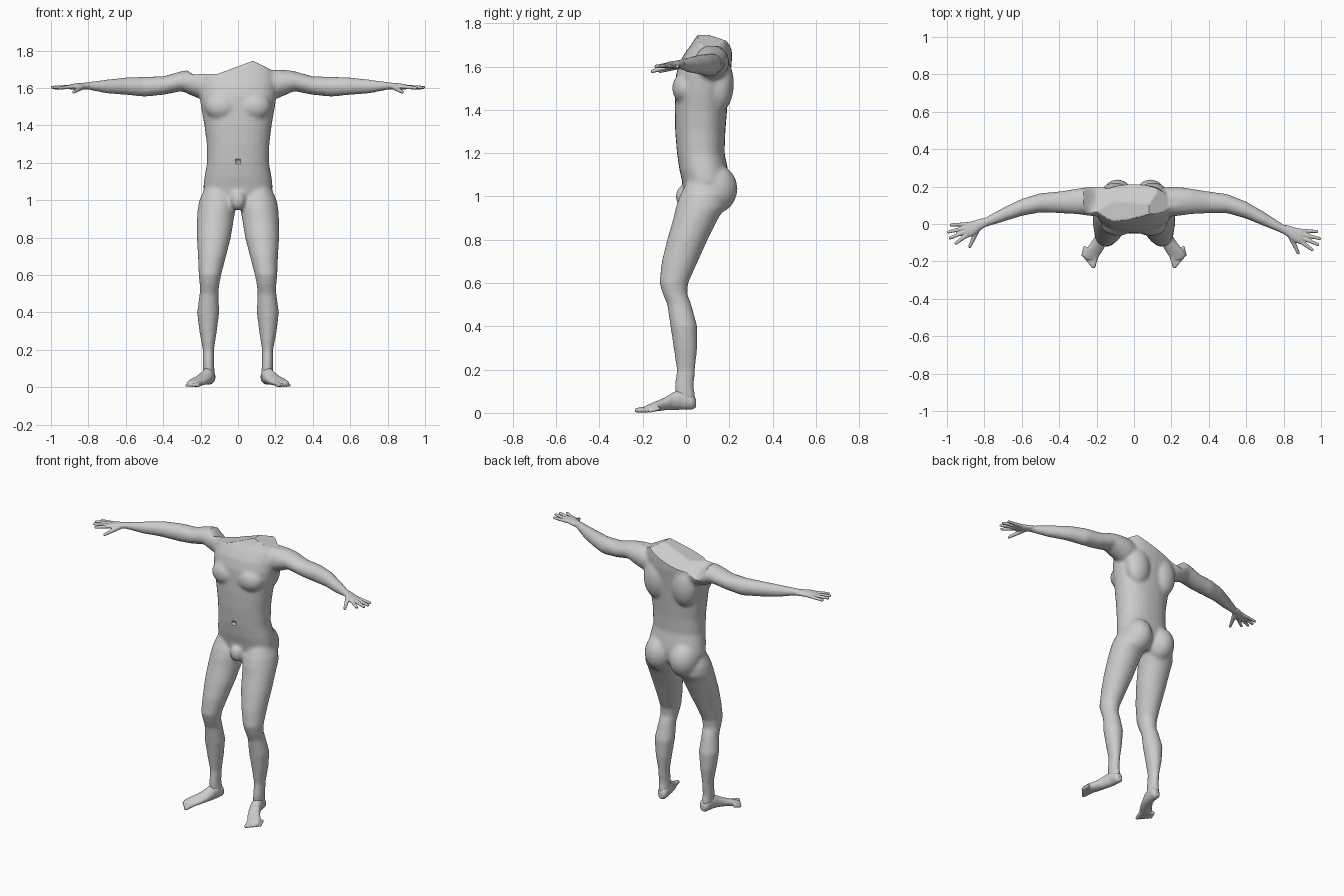
import bpy, bmesh, math
from mathutils import Vector, Matrix

if "Cube" in bpy.data.objects:
    bpy.data.objects.remove(bpy.data.objects["Cube"])

SEG = 28
grey = bpy.data.materials.new("plain_grey")
grey.diffuse_color = (0.6, 0.6, 0.6, 1)
grey.use_nodes = True
grey.node_tree.nodes["Principled BSDF"].inputs["Base Color"].default_value = grey.diffuse_color


def loft(bm, rows, place, power=1.0):
    """Closed skin over ellipses; a row is (t, u_min, u_max, v_min, v_max)."""
    rings = []
    for t, u0, u1, v0, v1 in rows:
        ring = []
        for i in range(SEG):
            a = 2 * math.pi * i / SEG
            c, s = math.cos(a), math.sin(a)
            c = math.copysign(abs(c) ** power, c)
            s = math.copysign(abs(s) ** power, s)
            u = (u0 + u1) / 2 + (u1 - u0) / 2 * c
            v = (v0 + v1) / 2 + (v1 - v0) / 2 * s
            ring.append(bm.verts.new(place(t, u, v)))
        rings.append(ring)
    for a, b in zip(rings, rings[1:]):
        for i in range(SEG):
            j = (i + 1) % SEG
            bm.faces.new((a[i], a[j], b[j], b[i]))
    bm.faces.new(rings[0])
    bm.faces.new(rings[-1])


def blob(bm, centre, radii):
    """Ellipsoid muscle mass."""
    m = Matrix.Translation(centre) @ Matrix.Diagonal((*radii, 1))
    bmesh.ops.create_uvsphere(bm, u_segments=24, v_segments=16, radius=1, matrix=m)


def taper(bm, a, b, ra, rb):
    """Rounded tapered digit from a to b."""
    a, b = Vector(a), Vector(b)
    d = b - a
    m = Matrix.Translation((a + b) / 2) @ d.to_track_quat('Z', 'Y').to_matrix().to_4x4()
    bmesh.ops.create_cone(bm, cap_ends=True, segments=14, radius1=ra, radius2=rb,
                          depth=d.length, matrix=m)
    blob(bm, a, (ra, ra, ra))
    blob(bm, b, (rb, rb, rb))


def finish(bm, name, voxel, rounds, shape=None):
    """Fuse the masses into one skin, soften it and shade it."""
    bmesh.ops.recalc_face_normals(bm, faces=bm.faces)
    me = bpy.data.meshes.new(name)
    bm.to_mesh(me)
    bm.free()
    ob = bpy.data.objects.new(name, me)
    bpy.context.collection.objects.link(ob)
    r = ob.modifiers.new("fuse", 'REMESH')
    r.mode, r.voxel_size = 'VOXEL', voxel
    s = ob.modifiers.new("soften", 'SMOOTH')
    s.factor, s.iterations = 0.5, rounds
    dg = bpy.context.evaluated_depsgraph_get()
    new = bpy.data.meshes.new_from_object(ob.evaluated_get(dg))
    ob.modifiers.clear()
    ob.data = new
    new.name = name
    if shape:
        for v in new.vertices:
            shape(v.co)
    new.materials.clear()
    new.materials.append(grey)
    bpy.ops.object.select_all(action='DESELECT')
    ob.select_set(True)
    bpy.context.view_layer.objects.active = ob
    bpy.ops.object.shade_smooth_by_angle(angle=math.radians(35))


def swing(side, x):
    """The left arm reaches slightly further back than the right."""
    return 0.035 * min(1, max(0, (x - 0.45) / 0.35)) if side < 0 else 0


def cut_neck(co):
    """Slanted neck cut, sloping down to the left and back, plus the navel."""
    x, y, z = co
    if z > 1.55:
        plane = 1.745 + 0.33 * (x - 0.08) - 0.545 * (y - 0.11)
        edge = max(1.675, 1.745 + 0.37 * (x - 0.08)) if x < 0.08 \
            else max(1.695, 1.745 - 0.5 * (x - 0.08))
        cap = min(plane, edge)
        w = min(1, max(0, (x + 0.27) / 0.07)) * min(1, max(0, (0.3 - x) / 0.1))
        if z > cap:
            co.z = z + (cap - z) * w
    if y < 0 and math.hypot(x, z - 1.205) < 0.011:
        co.y += 0.012


TORSO = [(0.97, -.09, .09, .02, .15), (1.02, -.17, .17, -.01, .19), (1.07, -.186, .186, -.018, .2),
         (1.12, -.18, .18, -.03, .195), (1.2, -.166, .166, -.042, .178), (1.3, -.167, .168, -.05, .182),
         (1.4, -.18, .18, -.052, .19), (1.5, -.198, .198, -.05, .198), (1.56, -.205, .205, -.047, .205),
         (1.62, -.205, .205, -.03, .212), (1.67, -.2, .2, .0, .212), (1.71, -.18, .18, .03, .21),
         (1.77, -.1, .15, .06, .2)]
LEG = [(1.06, .04, .18, .0, .16), (1.0, .012, .207, -.03, .19), (.95, .012, .216, -.047, .185),
       (.9, .022, .219, -.058, .15), (.8, .038, .22, -.087, .1), (.7, .064, .214, -.112, .055),
       (.6, .09, .21, -.123, .01), (.55, .1, .205, -.108, .006), (.5, .105, .205, -.087, .025),
       (.4, .1, .219, -.072, .052), (.3, .113, .207, -.057, .052), (.2, .128, .188, -.043, .042),
       (.12, .128, .188, -.052, .036), (.06, .122, .186, -.05, .046)]
ARM = [(.12, .04, .19, 1.53, 1.68), (.2, .04, .2, 1.54, 1.7), (.25, .045, .197, 1.56, 1.697),
       (.3, .052, .19, 1.583, 1.69), (.4, .058, .174, 1.563, 1.662), (.5, .057, .16, 1.553, 1.66),
       (.6, .028, .12, 1.563, 1.656), (.7, -.013, .062, 1.57, 1.645), (.8, -.054, -.003, 1.59, 1.632),
       (.83, -.07, -.01, 1.59, 1.628)]
PALM = [(.79, -.048, -.006, 1.594, 1.63), (.82, -.066, -.006, 1.592, 1.628),
        (.86, -.098, -.018, 1.59, 1.625), (.895, -.11, -.028, 1.592, 1.62),
        (.91, -.1, -.04, 1.597, 1.613)]
FOOT = [(.046, .135, .167, .025, .065), (.03, .12, .182, .015, .09), (-.02, .123, .191, .014, .11),
        (-.06, .132, .204, .014, .095), (-.1, .146, .23, .012, .07), (-.14, .166, .262, .007, .053),
        (-.17, .185, .275, .005, .04), (-.19, .198, .262, .005, .031)]
# finger and thumb: base x, y, tip x, y, base radius, tip z
DIGITS = [(.885, -.035, .978, -.04, .011, 1.6), (.9, -.055, .992, -.078, .012, 1.603),
          (.9, -.075, .983, -.11, .012, 1.603), (.892, -.094, .953, -.138, .012, 1.6),
          (.835, -.06, .878, -.155, .016, 1.578)]

# Body: torso, legs and arms fused together
body = bmesh.new()
loft(body, TORSO, lambda t, u, v: (u, v, t), 0.88)
blob(body, (0, .0, 1.0), (.045, .048, .055))
for side in (1, -1):
    blob(body, (side * .088, .13, 1.035), (.092, .108, .115))      # buttock
    blob(body, (side * .088, .0, 1.5), (.088, .064, .075))         # chest
    blob(body, (side * .1, .155, 1.52), (.085, .066, .13))         # shoulder blade
    loft(body, LEG, lambda t, u, v: (side * u, v, t))
    loft(body, ARM, lambda t, u, v: (side * t, u + swing(side, t), v))
finish(body, "body", 0.0095, 7, cut_neck)

for side, label in ((1, "right"), (-1, "left")):
    # Hand: palm with four fingers and a thumb
    hand = bmesh.new()
    loft(hand, PALM, lambda t, u, v: (side * t, u + swing(side, t), v))
    dy = swing(side, 1)
    for bx, by, tx, ty, r, tz in DIGITS:
        taper(hand, (side * bx, by + dy, 1.605), (side * tx, ty + dy, tz), r, .0085)
    finish(hand, label + "_hand", 0.004, 3)

    # Foot: heel to ball, then five toes
    foot = bmesh.new()
    loft(foot, FOOT, lambda t, u, v: (side * u, t, v))
    for i in range(5):
        r = 0.014 - 0.0012 * i
        taper(foot, (side * (.203 + .015 * i), -.17 + .011 * i, .02),
              (side * (.217 + .0145 * i), -.226 + .015 * i, r * 0.85), r, r * 0.85)
    finish(foot, label + "_foot", 0.005, 3)
